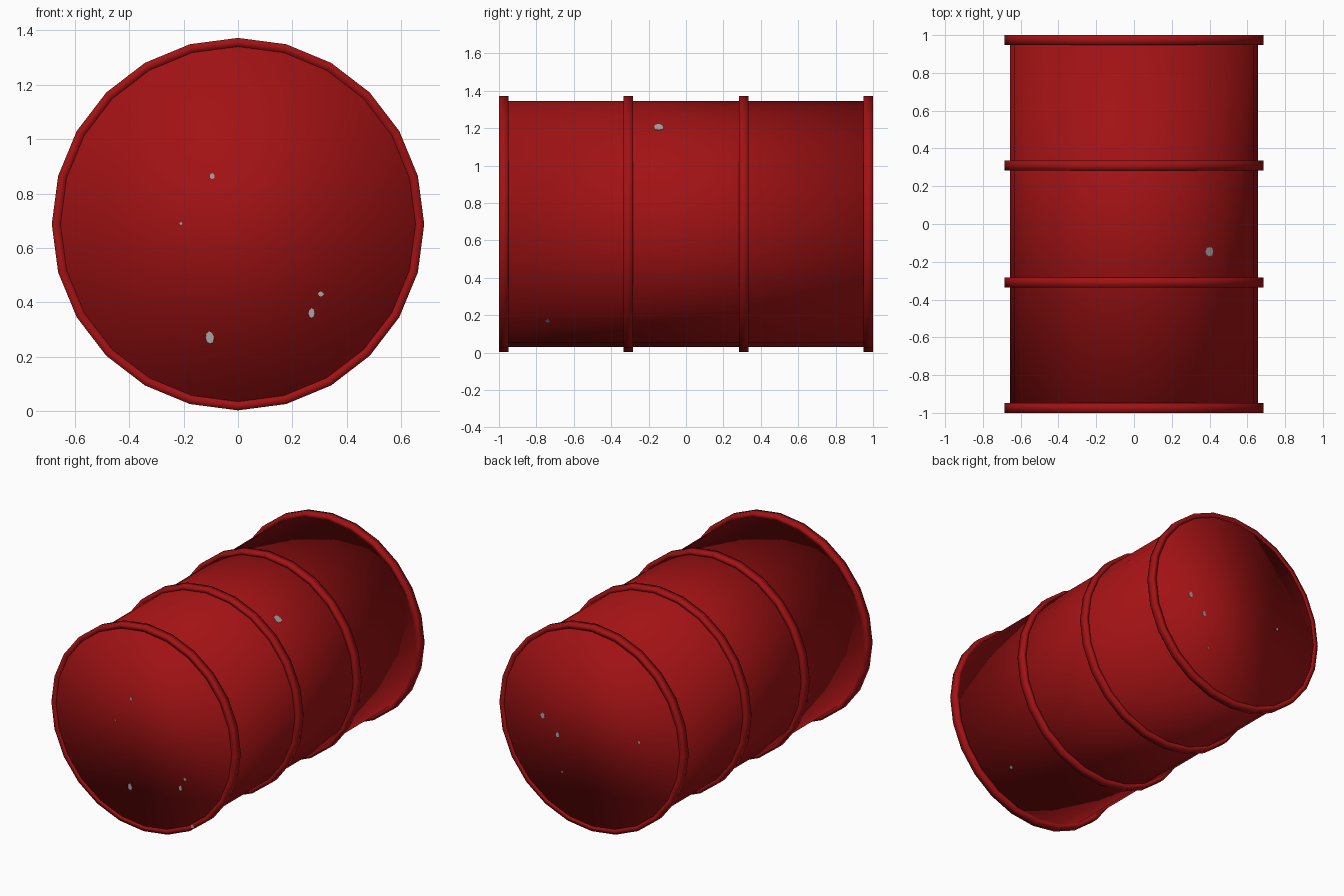
import bpy, bmesh, math, random
from mathutils import Vector

if "Cube" in bpy.data.objects:
    bpy.data.objects.remove(bpy.data.objects["Cube"])

random.seed(4)
SIDES, CZ = 24, 0.6875
R_BODY, R_HOOP = 0.657, 0.685


def material(name, rgb):
    m = bpy.data.materials.new(name)
    m.diffuse_color = (*rgb, 1)
    m.use_nodes = True
    m.node_tree.nodes["Principled BSDF"].inputs["Base Color"].default_value = m.diffuse_color
    return m


RED = material("red paint", (0.36, 0.006, 0.007))
GREY = material("bare metal", (0.40, 0.37, 0.37))


def finish(bm, name, mat, smooth):
    bmesh.ops.recalc_face_normals(bm, faces=bm.faces)
    for f in bm.faces:
        f.smooth = smooth
    me = bpy.data.meshes.new(name)
    bm.to_mesh(me)
    bm.free()
    me.materials.append(mat)
    ob = bpy.data.objects.new(name, me)
    bpy.context.collection.objects.link(ob)
    return ob


def lathe(name, profile, closed):
    """Turn (y, radius) points about the drum axis."""
    bm = bmesh.new()
    rings = []
    for y, r in profile:
        rings.append([bm.verts.new((r * math.sin(a), y, CZ + r * math.cos(a)))
                      for a in (math.tau * i / SIDES for i in range(SIDES))])
    n = len(rings)
    for k in range(n if closed else n - 1):
        p, q = rings[k], rings[(k + 1) % n]
        for i in range(SIDES):
            j = (i + 1) % SIDES
            bm.faces.new((p[i], p[j], q[j], q[i]))
    if not closed:
        bm.faces.new(rings[0])
        bm.faces.new(rings[-1])
    return finish(bm, name, RED, True)


# Drum body with end caps
lathe("drum_body", [(-0.995, R_BODY), (0.995, R_BODY)], False)

# Four raised hoops
for i, y in enumerate((-0.974, -0.309, 0.309, 0.974)):
    a, b, r = y - 0.026, y + 0.026, R_BODY - 0.004
    lathe(f"hoop_{i + 1}", [(a, r), (a, R_HOOP), (b, R_HOOP), (b, r)], True)


def chip(name, centre, normal, w, h):
    """Thin irregular plate of bare metal lying on the surface."""
    n = Vector(normal).normalized()
    u = Vector((0, 1, 0)) if abs(n.y) < 0.5 else Vector((1, 0, 0))
    v = n.cross(u)
    bm = bmesh.new()
    vs = []
    for k in range(8):
        t, s = math.tau * k / 8, random.uniform(0.8, 1.1)
        vs.append(bm.verts.new(Vector(centre) - n * 0.001
                               + u * (math.cos(t) * w * s) + v * (math.sin(t) * h * s)))
    face = bm.faces.new(vs)
    new = bmesh.ops.extrude_face_region(bm, geom=[face])["geom"]
    bmesh.ops.translate(bm, vec=n * 0.004,
                        verts=[g for g in new if isinstance(g, bmesh.types.BMVert)])
    finish(bm, name, GREY, False)


# Paint chips on the end caps: end, x, z, half width, half height
for i, (s, x, z, w, h) in enumerate((
        (-1, -0.095, 0.865, 0.011, 0.011), (-1, -0.105, 0.27, 0.017, 0.025),
        (-1, 0.27, 0.36, 0.012, 0.018), (-1, 0.305, 0.43, 0.011, 0.010),
        (-1, -0.21, 0.69, 0.005, 0.005),
        (1, 0.365, 0.68, 0.018, 0.02), (1, 0.255, 0.58, 0.014, 0.018),
        (1, -0.35, 0.69, 0.008, 0.01), (1, 0.22, 0.34, 0.006, 0.006))):
    chip(f"cap_chip_{i + 1}", (x, s * 0.995, z), (0, s, 0), w, h)

# Chip on the front hoop edge
chip("rim_chip", (0.365, -1.0 + 0.003, 0.132), (0, -1, 0), 0.016, 0.014)

# Paint chips on the drum wall: y, facet number from the top, half length, half width
for i, (y, k, w, h) in enumerate(((-0.145, 2, 0.028, 0.026), (-0.74, 9, 0.014, 0.013))):
    a = math.tau * (k + 0.5) / SIDES
    r = R_BODY * math.cos(math.pi / SIDES)
    n = Vector((math.sin(a), 0, math.cos(a)))
    chip(f"wall_chip_{i + 1}", n * r + Vector((0, y, CZ)), n, w, h)
